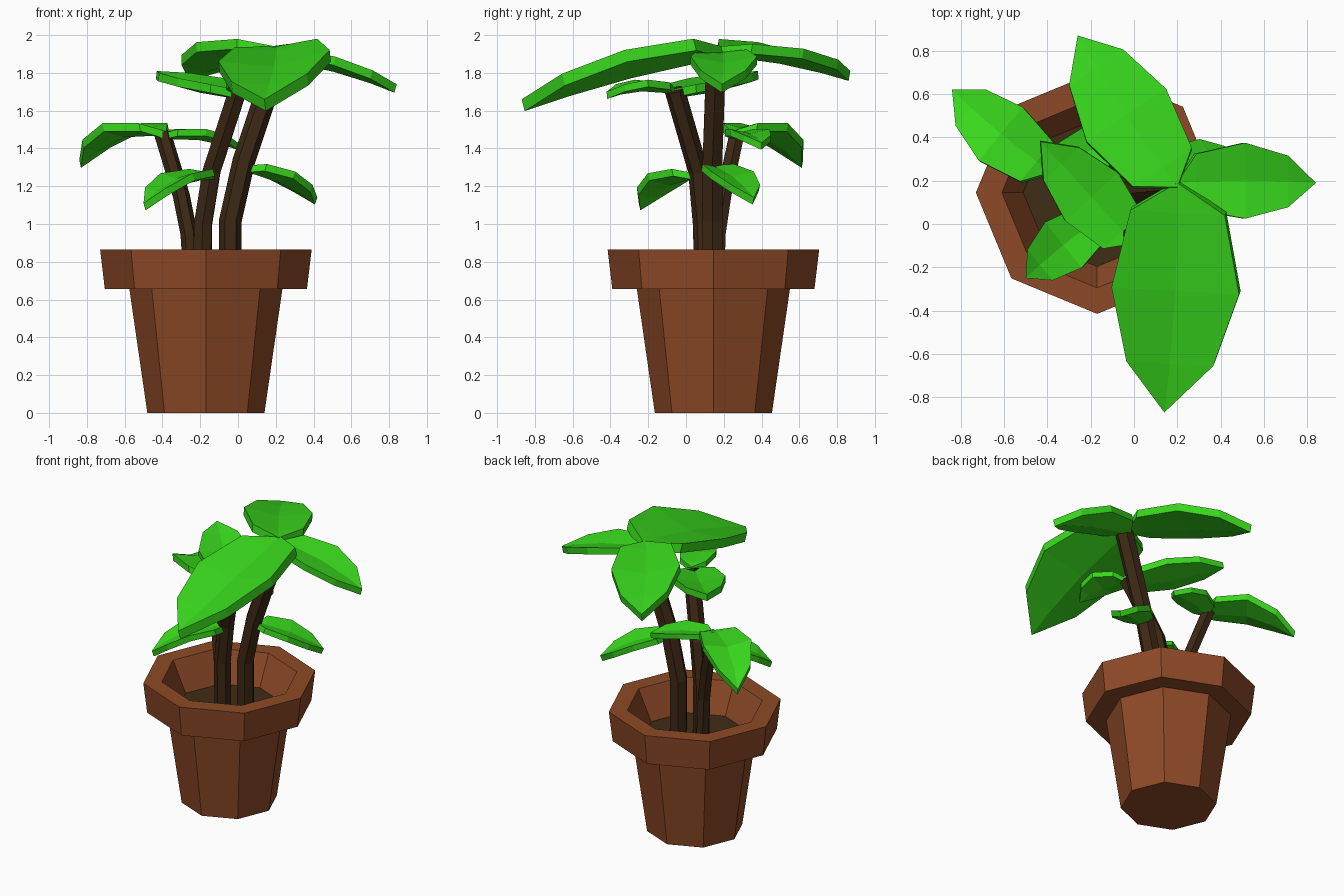
import bpy, bmesh, math
from mathutils import Vector

if "Cube" in bpy.data.objects:
    bpy.data.objects.remove(bpy.data.objects["Cube"])

def material(name, rgb):
    m = bpy.data.materials.new(name)
    m.diffuse_color = (*rgb, 1)
    m.use_nodes = True
    m.node_tree.nodes["Principled BSDF"].inputs["Base Color"].default_value = m.diffuse_color
    return m

TERRACOTTA = material("terracotta", (0.27, 0.068, 0.02))
BARK = material("bark", (0.046, 0.021, 0.007))
SOIL = material("soil_brown", (0.05, 0.025, 0.008))
GREEN = material("leaf_green", (0.04, 0.68, 0.012))
POT_X, POT_Y = -0.17, 0.145

def finish(name, bm, mat):
    bmesh.ops.recalc_face_normals(bm, faces=bm.faces)
    me = bpy.data.meshes.new(name)
    bm.to_mesh(me)
    bm.free()
    me.materials.append(mat)
    ob = bpy.data.objects.new(name, me)
    bpy.context.collection.objects.link(ob)
    return ob

def octagon_lathe(name, profile, mat):
    """Eight-sided solid from (radius, z) rings, capped at both ends."""
    bm = bmesh.new()
    rings = [[bm.verts.new((POT_X + r * math.cos(k * math.pi / 4),
                            POT_Y + r * math.sin(k * math.pi / 4), z))
              for k in range(8)] for r, z in profile]
    for a, b in zip(rings, rings[1:]):
        for k in range(8):
            j = (k + 1) % 8
            bm.faces.new((a[k], a[j], b[j], b[k]))
    bm.faces.new(rings[0])
    bm.faces.new(rings[-1])
    return finish(name, bm, mat)

def stem(name, points, radius):
    """Six-sided bent tube."""
    cu = bpy.data.curves.new(name, 'CURVE')
    cu.dimensions = '3D'
    cu.bevel_depth = radius
    cu.bevel_resolution = 1
    cu.use_fill_caps = True
    sp = cu.splines.new('POLY')
    sp.points.add(len(points) - 1)
    for p, co in zip(sp.points, points):
        p.co = (*co, 1)
    sp.use_smooth = False
    cu.materials.append(BARK)
    ob = bpy.data.objects.new(name, cu)
    bpy.context.collection.objects.link(ob)
    bpy.ops.object.select_all(action='DESELECT')
    ob.select_set(True)
    bpy.context.view_layer.objects.active = ob
    bpy.ops.object.convert(target='MESH')

def leaf(name, base, mid, tip, half, roll=0.0):
    """Thick cupped leaf; its rib is an arc through base, mid and tip."""
    base, mid, tip = Vector(base), Vector(mid), Vector(tip)
    ctrl = 2 * mid - (base + tip) / 2
    along = tip - base
    side = Vector((along.y, -along.x, 0)).normalized()
    side.z = roll
    down = side.cross(along).normalized()
    if down.z > 0:
        down.negate()
    down *= 0.02 + 0.15 * half
    bm = bmesh.new()

    def layer(offset):
        rows = []
        for t, w in ((0, 0), (0.14, 0.74), (0.49, 1), (0.8, 0.68), (1, 0)):
            rib = base * (1 - t) ** 2 + ctrl * 2 * t * (1 - t) + tip * t * t + offset
            cup = Vector((0, 0, 0.2 * w * half))
            cos = [rib] if w == 0 else [rib - side * w * half + cup, rib,
                                        rib + side * w * half + cup]
            rows.append([bm.verts.new(c) for c in cos])
        for a, b in zip(rows, rows[1:]):
            for s in (0, 1):
                if len(a) == 1:
                    bm.faces.new((a[0], b[s], b[s + 1]))
                elif len(b) == 1:
                    bm.faces.new((a[s], a[s + 1], b[0]))
                else:
                    bm.faces.new((a[s], a[s + 1], b[s + 1], b[s]))
        return [r[0] for r in rows] + [r[-1] for r in rows[-2:0:-1]]

    top, bottom = layer(Vector()), layer(down)
    for k in range(len(top)):
        j = (k + 1) % len(top)
        bm.faces.new((top[k], top[j], bottom[j], bottom[k]))
    return finish(name, bm, GREEN)

# Pot with overhanging rim and hollow top, filled with soil
octagon_lathe("pot", [(0.31, 0), (0.405, 0.655), (0.535, 0.655), (0.56, 0.865),
                      (0.44, 0.865), (0.34, 0.655), (0.33, 0.6)], TERRACOTTA)
octagon_lathe("soil", [(0.325, 0.595), (0.342, 0.658)], SOIL)

# Three stems
stem("stem_tall", [(-0.04, 0.14, 0.64), (-0.04, 0.14, 1.02),
                   (0.03, 0.14, 1.33), (0.22, 0.16, 1.9)], 0.06)
stem("stem_middle", [(-0.19, 0.1, 0.64), (-0.185, 0.09, 1.0),
                     (-0.14, 0.065, 1.28), (0.0, -0.06, 1.71)], 0.054)
stem("stem_short", [(-0.24, 0.16, 0.64), (-0.26, 0.17, 0.95),
                    (-0.3, 0.2, 1.15), (-0.4, 0.27, 1.48)], 0.045)

# Leaves of the tall stem
leaf("leaf_large_front", (0.2, 0.19, 1.94), (0.19, -0.32, 1.83), (0.14, -0.87, 1.66), 0.295, -0.1)
leaf("leaf_large_back", (0.2, 0.17, 1.94), (-0.04, 0.51, 1.9), (-0.26, 0.87, 1.81), 0.22, -0.08)
leaf("leaf_right", (0.2, 0.19, 1.91), (0.52, 0.2, 1.85), (0.84, 0.19, 1.74), 0.175)
leaf("leaf_low_right", (0.05, 0.14, 1.31), (0.24, 0.25, 1.25), (0.42, 0.36, 1.14), 0.13)

# Leaves of the middle stem
leaf("leaf_mid_back", (0.0, -0.09, 1.71), (-0.2, 0.13, 1.74), (-0.43, 0.38, 1.81), 0.165)
leaf("leaf_mid_front", (0.0, -0.06, 1.72), (0.07, -0.24, 1.74), (0.11, -0.42, 1.7), 0.12)
leaf("leaf_low_left", (-0.14, 0.04, 1.27), (-0.33, -0.1, 1.24), (-0.5, -0.25, 1.11), 0.135)

# Leaves of the short stem
leaf("leaf_short_left", (-0.38, 0.24, 1.49), (-0.62, 0.42, 1.5), (-0.84, 0.62, 1.34), 0.16)
leaf("leaf_short_back", (-0.4, 0.26, 1.48), (-0.2, 0.34, 1.48), (0.0, 0.4, 1.43), 0.11)
